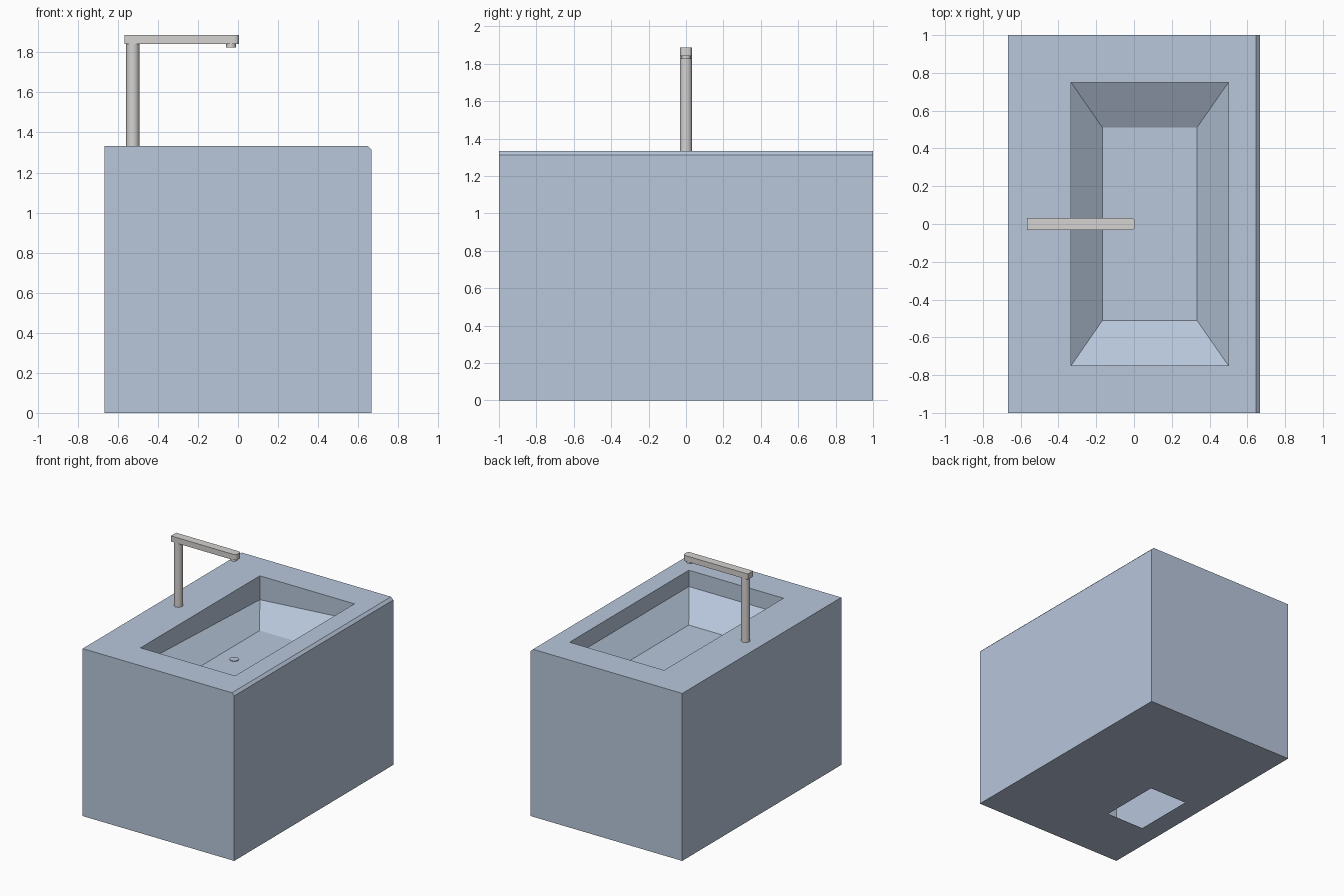
import bpy, bmesh, math

if "Cube" in bpy.data.objects:
    bpy.data.objects.remove(bpy.data.objects["Cube"], do_unlink=True)


def material(name, rgb):
    m = bpy.data.materials.new(name)
    m.use_nodes = True
    m.diffuse_color = (*rgb, 1)
    m.node_tree.nodes["Principled BSDF"].inputs["Base Color"].default_value = (*rgb, 1)
    return m


stone = material("pale blue grey", (0.48, 0.57, 0.71))
metal = material("warm light grey", (0.67, 0.655, 0.635))


def finish(bm, name, mat):
    mesh = bpy.data.meshes.new(name)
    bm.to_mesh(mesh)
    bm.free()
    ob = bpy.data.objects.new(name, mesh)
    bpy.context.collection.objects.link(ob)
    mesh.materials.append(mat)
    return ob


def ring(bm, x0, x1, y0, y1, z):
    return [bm.verts.new((x, y, z)) for x, y in ((x0, y0), (x1, y0), (x1, y1), (x0, y1))]


def bridge(bm, a, b):
    n = len(a)
    for i in range(n):
        j = (i + 1) % n
        bm.faces.new((a[i], a[j], b[j], b[i]))


# Hollow cabinet: service opening, outer walls, chamfered top, basin
W, TOP = 0.667, 1.333
bm = bmesh.new()
rings = [
    ring(bm, -0.5, -0.167, -0.5, 0, 0),
    ring(bm, -W, W, -1, 1, 0),
    ring(bm, -W, W, -1, 1, TOP - 0.02),
    ring(bm, -W, W - 0.02, -1, 1, TOP),
    ring(bm, -0.333, 0.5, -0.75, 0.75, TOP),
    ring(bm, -0.333, 0.5, -0.75, 0.75, TOP - 0.13),
    ring(bm, -0.167, 0.333, -0.51, 0.51, TOP - 0.3),
]
for lower, upper in zip(rings, rings[1:]):
    bridge(bm, lower, upper)
bm.faces.new(rings[-1])
rings[5][3].co.z -= 0.06  # basin wall dips at the rear corner
finish(bm, "sink_cabinet", stone)


def cylinder(name, x, radius, z0, z1, mat):
    bpy.ops.mesh.primitive_cylinder_add(vertices=32, radius=radius, depth=z1 - z0,
                                        location=(x, 0, (z0 + z1) / 2))
    ob = bpy.context.object
    ob.name = name
    ob.data.materials.append(mat)
    bpy.ops.object.shade_smooth_by_angle()


# Tap column, outlet and basin drain
cylinder("tap_column", -0.525, 0.033, TOP, 1.845, metal)
cylinder("tap_outlet", -0.035, 0.026, 1.825, 1.845, metal)
cylinder("basin_drain", -0.033, 0.033, TOP - 0.3, TOP - 0.295, stone)

# Tap arm: flat bar with rounded tip corners
bm = bmesh.new()
base = ring(bm, -0.567, 0.005, -0.033, 0.033, 1.842)
face = bm.faces.new(base)
extruded = bmesh.ops.extrude_face_region(bm, geom=[face])["geom"]
for v in extruded:
    if isinstance(v, bmesh.types.BMVert):
        v.co.z = 1.887
tips = [e for e in bm.edges if all(v.co.x > 0 for v in e.verts)
        and abs(e.verts[0].co.z - e.verts[1].co.z) > 0.01]
bmesh.ops.bevel(bm, geom=tips, offset=0.022, segments=3, profile=0.5, affect="EDGES")
bmesh.ops.recalc_face_normals(bm, faces=bm.faces)
finish(bm, "tap_arm", metal)
